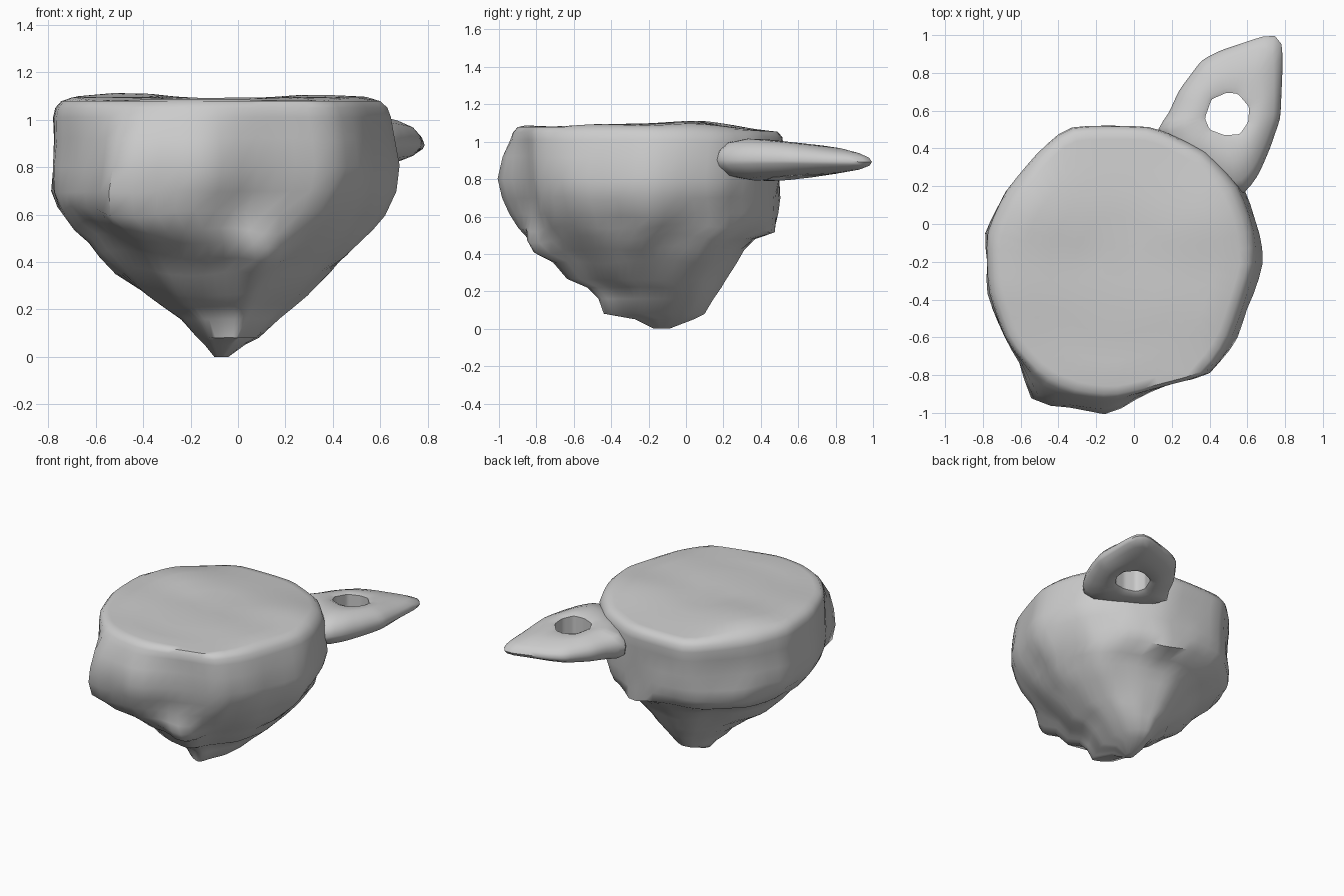
import bpy, bmesh, math
from mathutils import Vector, noise

if "Cube" in bpy.data.objects:
    bpy.data.objects.remove(bpy.data.objects["Cube"])

N = 56


def sample(points, c):
    """Resample a star-shaped outline at N even angles round c."""
    pts = sorted((math.atan2(y - c[1], x - c[0]), x, y) for x, y in points)
    a0, a1 = pts[0], pts[-1]
    pts = [(a1[0] - math.tau, a1[1], a1[2])] + pts + [(a0[0] + math.tau, a0[1], a0[2])]
    out = []
    for i in range(N):
        a = -math.pi + math.tau * i / N
        for p, q in zip(pts, pts[1:]):
            if p[0] <= a <= q[0]:
                # ray against the outline edge
                d = Vector((math.cos(a), math.sin(a)))
                e = Vector((q[1] - p[1], q[2] - p[2]))
                w = Vector((p[1] - c[0], p[2] - c[1]))
                r = (w.x * e.y - w.y * e.x) / (d.x * e.y - d.y * e.x)
                out.append(Vector(c) + d * r)
                break
    return [out[i - 1] * 0.15 + out[i] * 0.7 + out[(i + 1) % N] * 0.15 for i in range(N)]


def unit(ring):
    """Scale an outline to the -1..1 box."""
    xs, ys = [p.x for p in ring], [p.y for p in ring]
    return [Vector((2 * (p.x - min(xs)) / (max(xs) - min(xs)) - 1,
                    2 * (p.y - min(ys)) / (max(ys) - min(ys)) - 1)) for p in ring]


def bridge(bm, a, b):
    for i in range(len(a)):
        j = (i + 1) % len(a)
        bm.faces.new((a[i], a[j], b[j], b[i]))


def finish(bm, name):
    bmesh.ops.recalc_face_normals(bm, faces=bm.faces)
    me = bpy.data.meshes.new(name)
    bm.to_mesh(me)
    bm.free()
    ob = bpy.data.objects.new(name, me)
    bpy.context.collection.objects.link(ob)
    bpy.ops.object.select_all(action='DESELECT')
    ob.select_set(True)
    bpy.context.view_layer.objects.active = ob
    bpy.ops.object.shade_smooth_by_angle(angle=math.radians(50))
    return ob


# Outlines seen from above: flat top, bulging cliff, lower cone
back = [(.57, .2), (.4, .38), (.12, .51), (-.1, .515), (-.35, .51), (-.5, .38),
        (-.68, .17), (-.78, -.05), (-.77, -.35), (-.67, -.62)]
side = [(.4, -.79), (.53, -.62), (.6, -.42), (.67, -.2), (.65, 0)]
top = unit(sample(back + side + [(-.5, -.8), (-.32, -.88), (-.1, -.91), (.12, -.86)], (-.07, -.2)))
cliff = unit(sample(back + side + [(-.56, -.78), (-.55, -.93), (-.35, -.97), (-.14, -1),
                                   (0, -.93), (.12, -.85)], (-.07, -.2)))
cone = unit(sample([(.43, -.1), (.36, .12), (.15, .24), (-.1, .29), (-.25, .24), (-.42, .1),
                    (-.56, -.12), (-.57, -.35), (-.4, -.62), (-.15, -.72), (.08, -.77),
                    (.18, -.6), (.36, -.4)], (-.07, -.24)))

# Levels: z, x range, y range, blend towards top (+1) or cone (-1) outline
levels = [
    (0, -.1, -.04, -.17, -.09, -1), (.05, -.14, .03, -.27, .04, -1),
    (.08, -.17, .09, -.44, .1, -1), (.16, -.24, .17, -.47, .15, -1),
    (.22, -.33, .24, -.53, .19, -1), (.26, -.38, .29, -.64, .21, -1),
    (.36, -.51, .40, -.70, .27, -1), (.43, -.58, .47, -.79, .31, -.9),
    (.49, -.63, .52, -.86, .37, -.6), (.54, -.70, .56, -.91, .47, -.3),
    (.61, -.76, .60, -.95, .49, 0), (.70, -.785, .655, -.98, .495, 0),
    (.80, -.785, .675, -1, .5, 0), (.92, -.78, .66, -.98, .51, .25),
    (1.01, -.78, .645, -.94, .52, .7), (1.05, -.77, .63, -.925, .515, .9),
    (1.078, -.745, .60, -.90, .49, 1)]

# Lumps on the rock: centre, reach, push
lumps = [
    ((.12, -.76, .46), .17, (0, -.04, -.02)),     # front prow
    ((-.5, -.86, .64), .17, (-.02, -.03, 0)),     # front corner
    ((.12, .45, .53), .14, (0, .02, -.04)),       # back overhang
]


def shape(p):
    for c, r, d in lumps:
        p = p + Vector(d) * math.exp(-(p - Vector(c)).length_squared / (r * r) * 2)
    return p


def mound(x, y, cx, cy, r):
    return math.exp(-((x - cx) ** 2 + (y - cy) ** 2) / (r * r))


# Floating rock with ragged sides
bm = bmesh.new()
rings = []
for z, x0, x1, y0, y1, w in levels:
    other = top if w > 0 else cone
    ring = []
    for p, q in zip(cliff, other):
        u = p.lerp(q, abs(w))
        x = (x0 + x1) / 2 + u.x * (x1 - x0) / 2
        y = (y0 + y1) / 2 + u.y * (y1 - y0) / 2
        k = .045 * math.sin(math.pi * min(1, z / 1.08)) ** 1.5
        n = noise.noise_vector(Vector((x, y, z)) * 4.5) * k
        dip = .04 * noise.noise(Vector((x * 3, y * 3, 5))) if .3 < z < .65 else 0
        if z > 1:
            dip = -.05 * max(0, y)
        v = shape(Vector((x + n.x * .6, y + n.y * .6, z + n.z * .5 + dip)))
        ring.append(bm.verts.new(v))
    rings.append(ring)
# gently rolling top surface
for s in (.94, .75, .55, .35, .15):
    ring = []
    for v in rings[16]:
        x, y = -.0725 + (v.co.x + .0725) * s, -.205 + (v.co.y + .205) * s
        z = 1.086 + .03 * mound(x, y, -.48, 0, .25) + .02 * mound(x, y, .32, -.1, .25)
        ring.append(bm.verts.new((x, y, z + .006 * math.sin(11 * y + x) - .05 * max(0, y))))
    rings.append(ring)
for a, b in zip(rings, rings[1:]):
    bridge(bm, a, b)
bm.faces.new(rings[0])
bm.faces.new(rings[-1])
finish(bm, "rock_island")

# Pointed outcrop with a hole through it, its underside tilted up to the right
c = (.49, .585)
edge = sample([(.12, .5), (.18, .58), (.24, .71), (.36, .87), (.46, .92), (.73, 1.01), (.785, .99),
               (.788, .86), (.775, .56), (.72, .4), (.66, .26), (.57, .14), (.42, .2), (.22, .36)], c)
hole = sample([(.375, .56), (.40, .50), (.48, .47), (.56, .475), (.605, .54), (.61, .62),
               (.55, .69), (.49, .695), (.41, .66)], c)
section = [(0, -.75), (0, .75), (.12, .85), (.45, .8), (.78, .58), (.95, .28),
           (1, -.05), (.96, -.35), (.78, -.65), (.45, -.82), (.12, -.88)]
bm = bmesh.new()
loops = []
for t, h in section:
    loop = []
    for a, b in zip(hole, edge):
        p = a.lerp(b, t)
        f = max(0, min(1, (p.y - .2) / .8))
        half = .15 - .085 * f
        tilt = .12 * (p.x - .48) * (1 - f) if h < -.2 else 0
        loop.append(bm.verts.new((p.x, p.y, .91 - .015 * f + h * half + tilt)))
    loops.append(loop)
for a, b in zip(loops, loops[1:] + loops[:1]):
    bridge(bm, a, b)
finish(bm, "pointed_outcrop")
